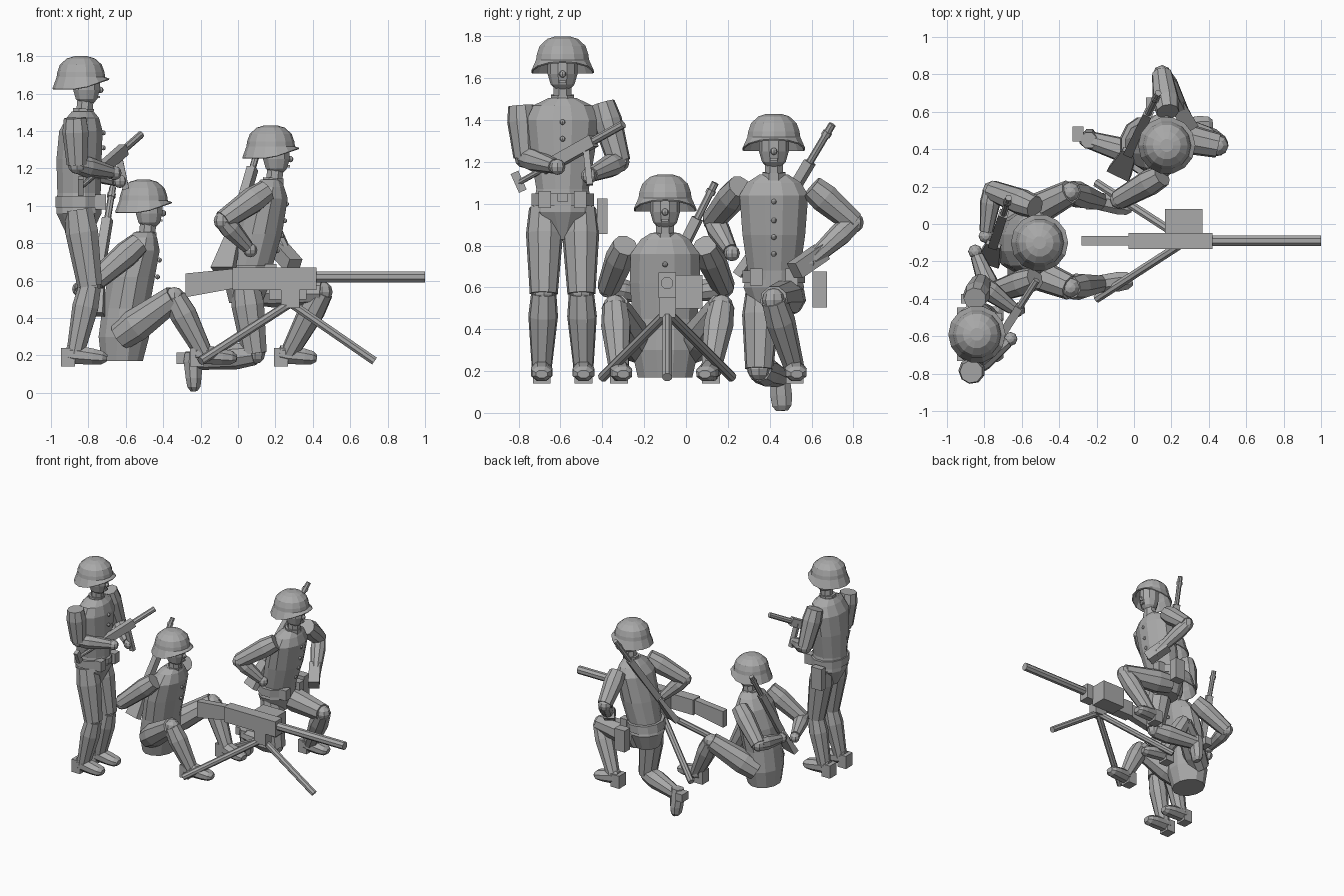
import bpy, bmesh, math
from mathutils import Vector

cube = bpy.data.objects.get("Cube")
if cube:
    bpy.data.objects.remove(cube)

GREY = bpy.data.materials.new("plain grey")
GREY.use_nodes = True
GREY.diffuse_color = (0.4, 0.4, 0.4, 1)
GREY.node_tree.nodes["Principled BSDF"].inputs["Base Color"].default_value = (0.4, 0.4, 0.4, 1)


def finish(name, bm):
    bmesh.ops.recalc_face_normals(bm, faces=bm.faces[:])
    me = bpy.data.meshes.new(name)
    bm.to_mesh(me)
    bm.free()
    me.materials.append(GREY)
    ob = bpy.data.objects.new(name, me)
    bpy.context.collection.objects.link(ob)
    return ob


def tube(name, rings, n=8, axis=None, phase=0.5):
    """Loft elliptical rings (centre, radius up, radius sideways) along an axis."""
    d = Vector(axis) if axis else Vector(rings[-1][0]) - Vector(rings[0][0])
    d.normalize()
    ref = Vector((1, 0, 0)) if abs(d.z) > 0.9 else Vector((0, 0, 1))
    u = (ref - d * ref.dot(d)).normalized()
    v = d.cross(u)
    bm = bmesh.new()
    loops = []
    for c, ru, rv in rings:
        angles = [math.tau * (i + phase) / n for i in range(n)]
        loops.append([bm.verts.new(Vector(c) + u * ru * math.cos(a) + v * rv * math.sin(a))
                      for a in angles])
    for lo, hi in zip(loops, loops[1:]):
        for i in range(n):
            bm.faces.new((lo[i], lo[(i + 1) % n], hi[(i + 1) % n], hi[i]))
    bm.faces.new(loops[0][::-1])
    bm.faces.new(loops[-1])
    return finish(name, bm)


def rod(name, a, b, r, n=8):
    return tube(name, [(a, r, r), (b, r, r)], n)


def beam(name, a, b, tall, wide, taper=1):
    k = math.sqrt(0.5)
    return tube(name, [(a, tall * k, wide * k), (b, tall * k * taper, wide * k * taper)], 4)


def box(name, c, size):
    x, y, z = c
    h = size[0] / 2
    return beam(name, (x - h, y, z), (x + h, y, z), size[2], size[1])


def ball(name, c, r):
    bm = bmesh.new()
    bmesh.ops.create_uvsphere(bm, u_segments=8, v_segments=6, radius=r)
    bmesh.ops.translate(bm, vec=c, verts=bm.verts)
    return finish(name, bm)


def limb(name, a, b, r, end):
    a, b = Vector(a), Vector(b)
    return tube(name, [(a, r * 0.85, r * 0.85), (a.lerp(b, 0.3), r, r), (b, end, end)], 9)


def arm(name, shoulder, elbow, hand):
    limb(name + "_upper_arm", shoulder, elbow, 0.072, 0.056)
    limb(name + "_forearm", elbow, hand, 0.056, 0.036)
    ball(name + "_elbow", elbow, 0.05)
    d = (Vector(hand) - Vector(elbow)).normalized()
    ball(name + "_hand", Vector(hand) + d * 0.025, 0.038)


def leg(name, hip, knee, ankle, toe):
    limb(name + "_thigh", hip, knee, 0.09, 0.068)
    ball(name + "_knee", knee, 0.056)
    limb(name + "_shin", knee, ankle, 0.072, 0.048)
    # Boot: rounded foot with a block heel
    a, t = Vector(ankle), Vector(toe)
    d = (t - a).normalized()
    tube(name + "_boot", [(a - d * 0.05, 0.045, 0.045), (a, 0.055, 0.05),
                          (a.lerp(t, 0.55), 0.046, 0.056), (a.lerp(t, 0.85), 0.038, 0.05),
                          (t, 0.02, 0.03)], 8)
    if abs(d.z) < 0.7:
        box(name + "_heel", a + Vector((-0.04, 0, -0.015)), (0.075, 0.085, 0.1))
    else:
        box(name + "_heel", a + Vector((-0.06, 0.03, 0.015)), (0.06, 0.08, 0.06))


def head(name, x, y, top):
    # Helmet: lathed crown with a steep flared rim, lower at the back than the front
    n, bm, loops = 14, bmesh.new(), []
    profile = [(0.035, 0), (0.075, 0.012), (0.112, 0.045), (0.126, 0.085),
               (0.13, 0.112), (0.153, 0.175)]
    for r, drop in profile:
        ring = []
        for i in range(n):
            a = math.tau * i / n
            lift = 0.055 * max(0, math.cos(a)) if drop > 0.15 else 0
            ring.append(bm.verts.new((x - 0.03 + r * math.cos(a),
                                      y + r * math.sin(a), top - drop + lift)))
        loops.append(ring)
    bm.faces.new(loops[0])
    for lo, hi in zip(loops, loops[1:]):
        for i in range(n):
            bm.faces.new((lo[i], lo[(i + 1) % n], hi[(i + 1) % n], hi[i]))
    helmet = finish(name + "_helmet", bm)
    mod = helmet.modifiers.new("thickness", "SOLIDIFY")
    mod.thickness = 0.008
    # Face, nose, mouth, neck and collar
    shape = [(0.255, 0.035), (0.23, 0.06), (0.18, 0.075), (0.1, 0.075)]
    tube(name + "_face", [((x, y, top - d), r, r * 0.95) for d, r in shape], 10, (0, 0, 1))
    ball(name + "_nose", (x + 0.074, y, top - 0.18), 0.017)
    box(name + "_mouth", (x + 0.06, y, top - 0.218), (0.025, 0.035, 0.012))
    rod(name + "_neck", (x - 0.015, y, top - 0.33), (x - 0.005, y, top - 0.23), 0.047)
    rod(name + "_collar", (x - 0.018, y, top - 0.315), (x - 0.016, y, top - 0.28), 0.06)


def torso(name, y, rings, buttons):
    tube(name + "_torso", [((x, y, z), rx, ry) for x, z, rx, ry in rings], 12, (0, 0, 1))
    for x, z in buttons:
        ball(name + "_button", (x, y, z), 0.013)


def rifle(name, butt, muzzle):
    a, b = Vector(butt), Vector(muzzle)
    beam(name + "_butt", a, a.lerp(b, 0.27), 0.045, 0.13, 0.6)
    beam(name + "_stock", a.lerp(b, 0.25), a.lerp(b, 0.75), 0.045, 0.05)
    rod(name + "_barrel", a.lerp(b, 0.6), b, 0.018)
    rod(name + "_muzzle_band", a.lerp(b, 0.92), a.lerp(b, 0.95), 0.023)


# Standing figure
Y = -0.59
head("standing", -0.81, Y, 1.8)
torso("standing", Y, [(-0.85, 0.83, 0.06, 0.05), (-0.85, 0.96, 0.125, 0.15), (-0.85, 1.07, 0.12, 0.13),
                      (-0.85, 1.25, 0.125, 0.16), (-0.84, 1.4, 0.12, 0.178),
                      (-0.83, 1.47, 0.09, 0.145), (-0.83, 1.505, 0.06, 0.07)],
      [(-0.72, 1.39), (-0.72, 1.31), (-0.725, 1.2)])
tube("standing_belt", [((-0.85, Y, z), 0.13, 0.155) for z in (0.99, 1.05)], 12, (0, 0, 1))
box("standing_buckle", (-0.725, Y, 1.03), (0.03, 0.05, 0.04))
for s in (-1, 1):
    box("standing_pouch", (-0.735, Y + s * 0.085, 1.02), (0.06, 0.06, 0.08))
    leg("standing", (-0.85, Y + s * 0.085, 0.98), (-0.79, Y + s * 0.09, 0.57),
        (-0.87, Y + s * 0.1, 0.205), (-0.7, Y + s * 0.1, 0.185))
box("standing_canister", (-0.88, -0.4, 0.94), (0.09, 0.05, 0.17))
arm("standing_right", (-0.87, -0.79, 1.47), (-0.86, -0.77, 1.22), (-0.68, -0.63, 1.18))
arm("standing_left", (-0.85, -0.4, 1.48), (-0.82, -0.32, 1.2), (-0.65, -0.45, 1.14))
# Short gun held across the chest
A, B = Vector((-0.84, -0.8, 1.1)), Vector((-0.52, -0.3, 1.38))
rod("short_gun_barrel", A.lerp(B, 0.5), B, 0.02)
beam("short_gun_body", A.lerp(B, 0.25), A.lerp(B, 0.72), 0.06, 0.045)
rod("short_gun_stock", A, A.lerp(B, 0.4), 0.014)
beam("short_gun_butt", A + Vector((0, 0.02, -0.04)), A + Vector((0, -0.02, 0.05)), 0.03, 0.04)
beam("short_gun_magazine", (-0.64, -0.48, 1.28), (-0.6, -0.46, 1.09), 0.035, 0.03)

# Seated figure
Y = -0.1
head("seated", -0.475, Y, 1.14)
torso("seated", Y, [(-0.62, 0.17, 0.115, 0.135), (-0.61, 0.3, 0.14, 0.165), (-0.6, 0.45, 0.13, 0.16),
                    (-0.57, 0.62, 0.13, 0.175), (-0.53, 0.76, 0.115, 0.17),
                    (-0.51, 0.83, 0.08, 0.12), (-0.5, 0.86, 0.055, 0.07)],
      [(-0.42, 0.71), (-0.43, 0.62)])
arm("seated_right", (-0.53, -0.29, 0.8), (-0.76, -0.37, 0.6), (-0.84, -0.17, 0.56))
arm("seated_left", (-0.53, 0.09, 0.8), (-0.76, 0.18, 0.6), (-0.79, -0.04, 0.57))
leg("seated_right", (-0.63, -0.22, 0.3), (-0.34, -0.34, 0.51), (-0.18, -0.32, 0.205), (-0.01, -0.3, 0.185))
leg("seated_left", (-0.63, 0.02, 0.3), (-0.34, 0.17, 0.51), (-0.18, 0.12, 0.205), (-0.01, 0.09, 0.185))
rifle("seated_rifle", (-0.78, -0.2, 0.42), (-0.67, 0.14, 1.1))

# Kneeling figure
Y = 0.42
head("kneeling", 0.205, Y, 1.43)
torso("kneeling", Y, [(0.04, 0.48, 0.09, 0.1), (0.05, 0.6, 0.13, 0.15), (0.07, 0.68, 0.12, 0.13),
                      (0.11, 0.85, 0.13, 0.155), (0.15, 1.04, 0.12, 0.17),
                      (0.165, 1.1, 0.085, 0.135), (0.175, 1.14, 0.055, 0.07)],
      [(0.26, 1.01), (0.25, 0.92), (0.235, 0.84), (0.21, 0.76)])
tube("kneeling_belt", [((x, Y, z), 0.13, 0.155) for x, z in ((0.05, 0.62), (0.06, 0.68))], 12, (0, 0, 1))
arm("kneeling_right", (0.15, 0.26, 1.08), (-0.08, 0.13, 0.92), (0.05, 0.21, 0.78))
arm("kneeling_left", (0.18, 0.6, 1.08), (0.15, 0.8, 0.91), (0.26, 0.6, 0.73))
beam("kneeling_hand_pouch", (0.22, 0.65, 0.77), (0.3, 0.52, 0.68), 0.08, 0.08)
box("kneeling_canister", (0.11, 0.64, 0.59), (0.09, 0.07, 0.17))
for s in (-1, 1):
    box("kneeling_pouch", (0.175, Y + s * 0.085, 0.65), (0.06, 0.06, 0.08))
leg("kneeling_right", (0.04, 0.36, 0.58), (0.09, 0.35, 0.21), (-0.24, 0.45, 0.17), (-0.235, 0.46, 0.01))
leg("kneeling_left", (0.07, 0.5, 0.55), (0.45, 0.42, 0.54), (0.27, 0.52, 0.205), (0.42, 0.53, 0.185))
rifle("kneeling_rifle", (-0.08, 0.27, 0.66), (0.13, 0.7, 1.38))

# Machine gun on its tripod
Y = -0.09
box("gun_receiver", (0.195, Y, 0.61), (0.45, 0.085, 0.12))
tube("gun_stock", [((-0.28, Y, 0.575), 0.09, 0.037), ((-0.03, Y, 0.61), 0.075, 0.037)], 4, (1, 0, 0))
rod("gun_barrel", (0.42, Y, 0.62), (1.0, Y, 0.62), 0.031)
box("gun_mount", (0.28, Y, 0.505), (0.1, 0.08, 0.1))
box("gun_ammunition_box", (0.265, 0.015, 0.58), (0.2, 0.13, 0.16))
for foot in ((-0.2, -0.4, 0.17), (-0.2, 0.22, 0.17), (0.73, Y, 0.17)):
    rod("gun_tripod_leg", (0.28, Y, 0.48), foot, 0.024)
